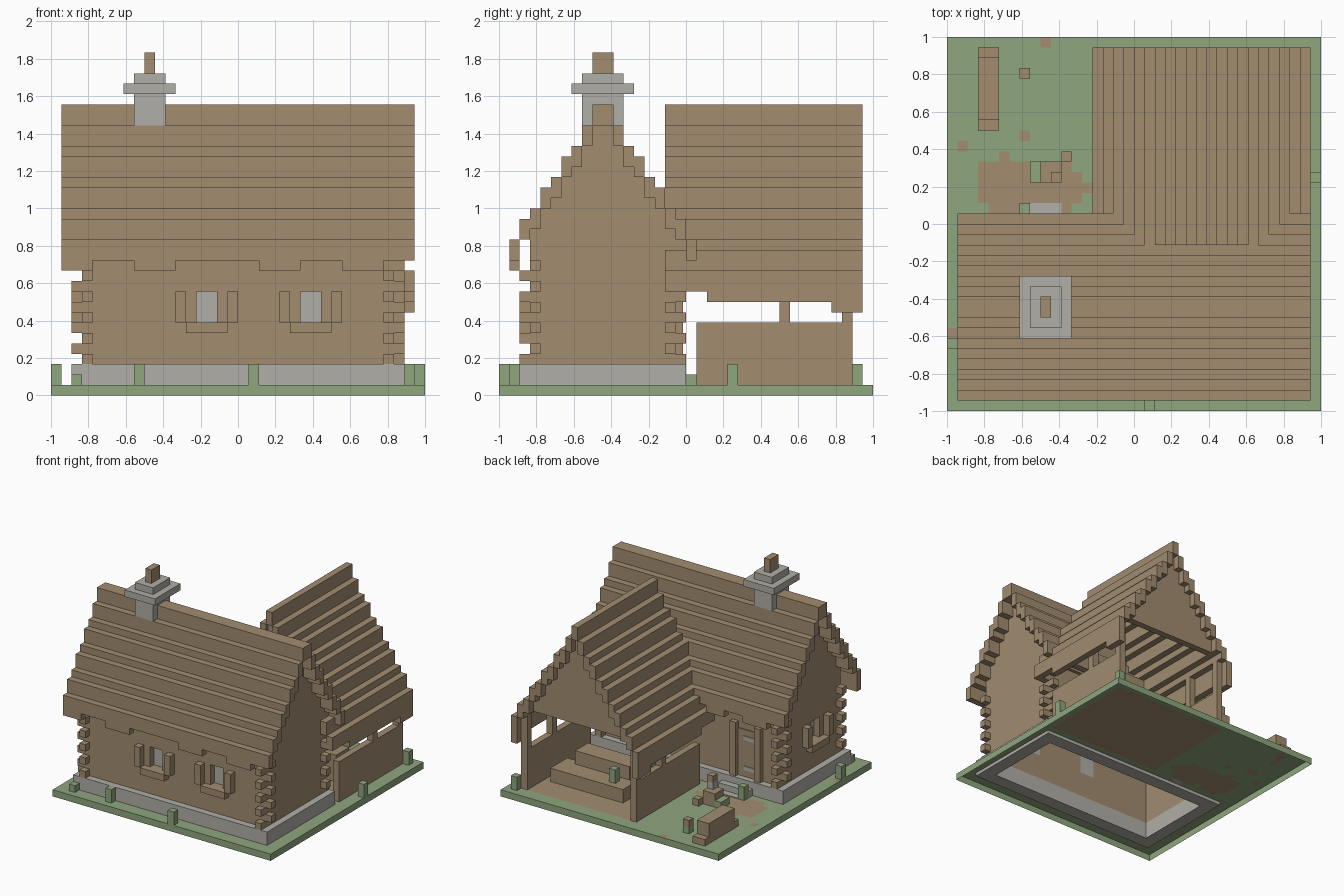
import bpy, bmesh

if "Cube" in bpy.data.objects:
    bpy.data.objects.remove(bpy.data.objects["Cube"])

V = 1 / 18  # one block; all sizes below are counted in blocks


def material(name, rgb):
    m = bpy.data.materials.new(name)
    m.diffuse_color = (*rgb, 1)
    m.use_nodes = True
    m.node_tree.nodes["Principled BSDF"].inputs["Base Color"].default_value = m.diffuse_color
    return m


WOOD = material("wood_brown", (0.36, 0.262, 0.162))
STONE = material("stone_grey", (0.44, 0.425, 0.385))
GRASS = material("grass_green", (0.275, 0.38, 0.21))


def finish(name, bm, *mats):
    bmesh.ops.scale(bm, vec=(V, V, V), verts=bm.verts)
    me = bpy.data.meshes.new(name)
    bm.to_mesh(me)
    bm.free()
    for m in mats:
        me.materials.append(m)
    ob = bpy.data.objects.new(name, me)
    bpy.context.collection.objects.link(ob)
    return ob


def boxes(name, mat, *items):
    """One object made of boxes (x0, x1, y0, y1, z0, z1)."""
    bm = bmesh.new()
    for x0, x1, y0, y1, z0, z1 in items:
        vs = bmesh.ops.create_cube(bm, size=1)["verts"]
        for v in vs:
            v.co = (x1 if v.co.x > 0 else x0, y1 if v.co.y > 0 else y0, z1 if v.co.z > 0 else z0)
    return finish(name, bm, mat)


def stepped_gable(name, c, first, n, drop, base, a0, a1, axis):
    """Stepped gable profile (n steps each side of c), extruded from a0 to a1."""
    right = []
    for i in range(n):
        z = TOPS[i] - drop
        right += [(first + i - 1, z), (first + i, z)]
    right = right[1:] + [(first + n - 1, base)]
    pts = [(c + u, z) for u, z in right] + [(c - u, z) for u, z in reversed(right)]
    bm = bmesh.new()
    vs = [bm.verts.new((a0, u, z) if axis == "x" else (u, a0, z)) for u, z in pts]
    f = bm.faces.new(vs)
    ext = bmesh.ops.extrude_face_region(bm, geom=[f])["geom"]
    d = (a1 - a0, 0, 0) if axis == "x" else (0, a1 - a0, 0)
    bmesh.ops.translate(bm, vec=d, verts=[g for g in ext if isinstance(g, bmesh.types.BMVert)])
    bmesh.ops.recalc_face_normals(bm, faces=bm.faces)
    return finish(name, bm, WOOD)


def cut(ob, cutter):
    m = ob.modifiers.new("cut", "BOOLEAN")
    m.operation, m.solver, m.object = "DIFFERENCE", "EXACT", cutter
    cutter.hide_render = True
    cutter.hide_set(True)


# Roof step heights from ridge to eave
TOPS = [28, 26, 24, 23, 21, 20, 18, 17, 15, 14, 12]

# Ground: open shell with dirt squares, hollow under the house
SPOTS = {(-9, 17), (-11, 8), (-17, 7), (-18, -11), (-13, 6), (-5, 3)}
CORNERS = {(-15, 1), (-5, 1), (-6, 1), (-6, 5)}


def is_dirt(x, y):
    shed = -3 <= x < 16 and 1 <= y < 16
    yard = -15 <= x < -5 and 1 <= y < 6 and (x, y) not in CORNERS
    return shed or yard or (x, y) in SPOTS


bm = bmesh.new()
for x in range(-18, 18):
    for y in range(-18, 18):
        if -15 <= x < 15 and -15 <= y < -1:
            continue
        f = bm.faces.new([bm.verts.new(p) for p in
                          ((x, y, 1), (x + 1, y, 1), (x + 1, y + 1, 1), (x, y + 1, 1))])
        f.material_index = int(is_dirt(x, y))
rim = [(-18, -18), (18, -18), (18, 18), (-18, 18)]
for (ax, ay), (bx, by) in zip(rim, rim[1:] + rim[:1]):
    bm.faces.new([bm.verts.new(p) for p in ((ax, ay, 0), (bx, by, 0), (bx, by, 1), (ax, ay, 1))])
bmesh.ops.remove_doubles(bm, verts=bm.verts, dist=0.001)
finish("ground", bm, GRASS, WOOD)

# Stone footing ring and door step
boxes("foundation", STONE, (-16, 16, -16, -14, 0.5, 3), (-16, 16, -2, 0, 0.5, 3),
      (-16, -14, -14, -2, 0.5, 3), (14, 16, -14, -2, 0.5, 3))
boxes("door_step", STONE, (-11, -6, 0, 1, 1, 2), (-10, -7, 1, 2, 1, 1.1))

# House walls, hollow inside, with window openings
house = stepped_gable("house_walls", -8, 1, 7, 1, 3, -15, 15, "x")
cut(house, stepped_gable("room_cutter", -8, 1, 6, 2.5, 2, -14, 14, "x"))
cut(house, boxes("window_cutter", WOOD, (-4, -2, -16, -13, 7, 10), (6, 8, -16, -13, 7, 10),
                 (-16, -13, -10, -8, 7, 10)))
boxes("window_panes", STONE, (-4.2, -1.8, -14.15, -14, 6.8, 10.2), (5.8, 8.2, -14.15, -14, 6.8, 10.2),
      (-14.15, -14, -10.2, -7.8, 6.8, 10.2))
trim = []
for c in (-3, 7):
    trim += [(c - 3, c - 2, -16, -15, 7, 10), (c + 2, c + 3, -16, -15, 7, 10), (c - 2, c + 2, -16, -15, 6, 7)]
trim += [(-16, -15, -12, -11, 7, 10), (-16, -15, -7, -6, 7, 10), (-16, -15, -11, -7, 6, 7)]
boxes("shutters_and_sills", WOOD, *trim)

# Crossing log ends at the four corners
logs = []
for z in range(3, 13):
    for x in (-15, 14):
        for y in (-15, -2):
            if z % 2:
                logs.append((x, x + 1, -16 if y < -8 else -1, -15 if y < -8 else 0, z, z + 1))
            else:
                logs.append((-16 if x < 0 else 15, -15 if x < 0 else 16, y, y + 1, z, z + 1))
boxes("log_ends", WOOD, *logs)

# Back door with jambs and hinges
boxes("door", WOOD, (-11, -8, -1, -0.85, 3, 10), (-8, -7, -1, -0.3, 3, 11), (-12, -11, -1, -0.3, 3, 11))
boxes("door_hinges", STONE, (-11, -9, -0.85, -0.7, 4, 4.6), (-11, -9, -0.85, -0.7, 8.5, 9.1))

# Main roof, ridge along x, with ragged eave edge
roof = []
for i, t in enumerate(TOPS[:9]):
    roof += [(-17, 17, -8 + i, -7 + i, t - 2, t), (-17, 17, -9 - i, -8 - i, t - 2, t)]
for x0, x1 in ((-17, -14), (-10, -6), (2, 6), (10, 14)):
    roof.append((x0, x1, -17, -16, 12, 13))
for x0, x1 in ((-14, -10), (-7, -4)):
    roof.append((x0, x1, 0, 1, 12, 13))
boxes("main_roof", WOOD, *roof)

# Shed roof, ridge along y
roof = [(6, 7, -2, 17, 26, 28)]
for i, t in enumerate(TOPS[1:], 1):
    low = 10 if i == 10 else t - 2
    for x in (6 + i, 6 - i):
        roof.append((x, x + 1, -2, 17, low, t))
for x in (-4, 16):
    roof += [(x, x + 1, 2, 17, 9, 10), (x, x + 1, 14, 17, 8, 9)]
boxes("shed_roof", WOOD, *roof)
stepped_gable("shed_back_gable", 6.5, 0.5, 9, 1, 13, 15, 16, "y")
stepped_gable("shed_front_gable", 6.5, 0.5, 9, 1, 13, -1.5, -0.5, "y")

# Shed low walls and posts on both sides
sides = []
for x in (-3, 15):
    sides += [(x, x + 1, 1, 15, 1, 7), (x, x + 1, 9, 10, 7, 12), (x, x + 1, 15, 16, 1, 13)]
boxes("shed_walls_and_posts", WOOD, *sides)
boxes("hay_bales", WOOD, (2, 14, 8, 12, 1, 3), (3, 12, 6, 9, 1, 5))

# Chimney, cap and smoke
boxes("chimney", STONE, (-10, -7, -10, -6, 23, 31))
boxes("chimney_cap", STONE, (-11, -6, -11, -5, 29, 30))
boxes("chimney_smoke", WOOD, (-9, -8, -9, -7, 31, 33))

# Yard: feeding trough, chopping block and log bits
boxes("trough", WOOD, (-15, -13, 10, 16, 1, 4), (-15, -13, 9, 10, 1, 2), (-15, -13, 16, 17, 1, 2))
boxes("chopping_block", WOOD, (-9, -7, 4, 6, 1, 3), (-8, -7, 4, 5, 4, 5), (-7, -6, 6, 7, 1, 2))
boxes("axe_head", STONE, (-8, -7, 4, 5, 3, 4))
boxes("flower_top", WOOD, (-11, -10, 14, 15, 2, 3))

# Grass tufts (x, y, base, top)
tufts = [(-16, -17, 1, 2), (-10, -17, 1, 3), (1, -18, 1, 3), (-18, -12, 1, 3), (17, 4, 1, 3), (16, 16, 1, 3),
         (5, 0, 1, 2), (-11, 1, 1, 3), (-11, 14, 1, 2), (-10, 4, 1, 2), (-10, 5, 1, 2), (4, 10, 3, 5)]
boxes("grass_tufts", GRASS, *[(x, x + 1, y, y + 1, b, t) for x, y, b, t in tufts])
